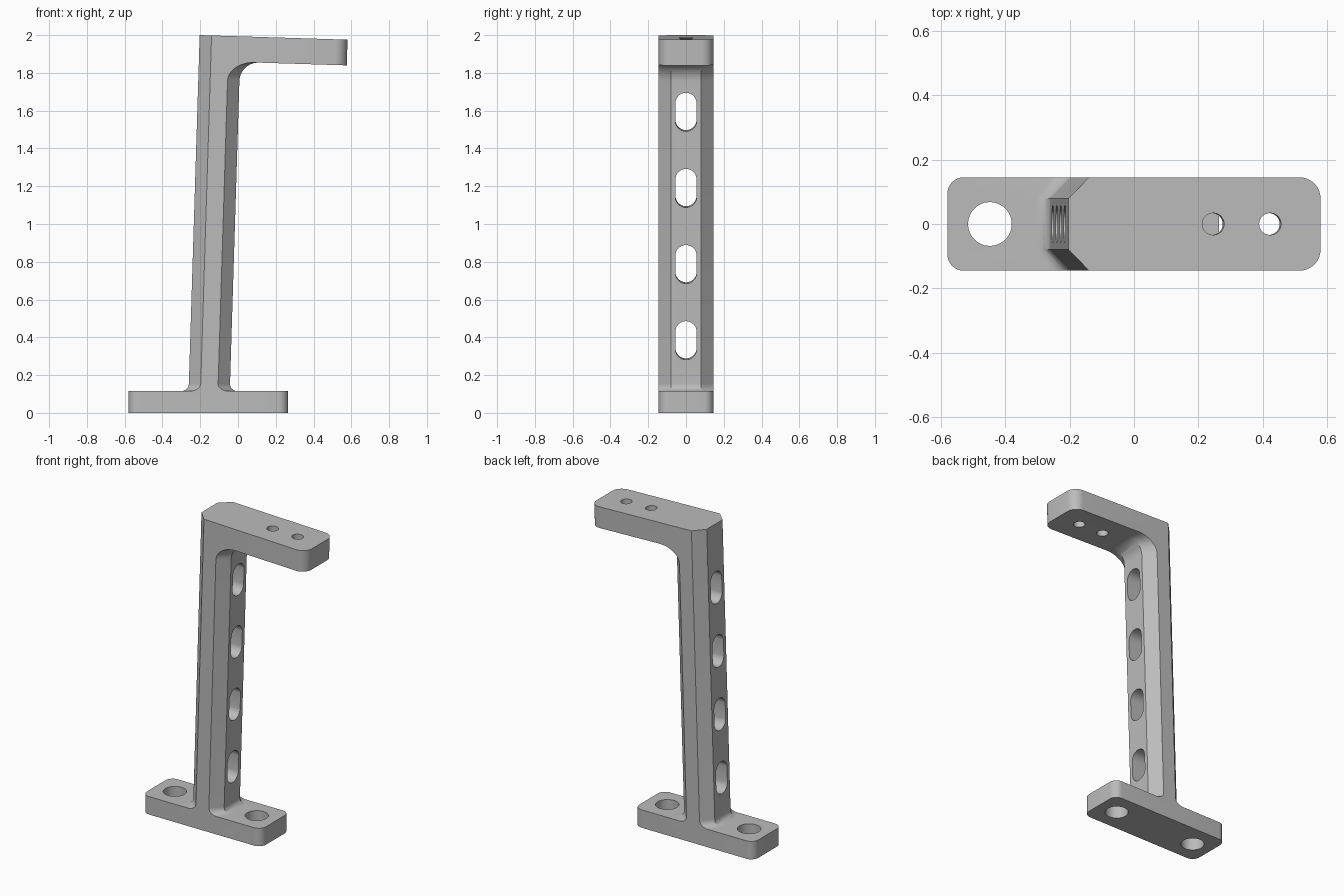
import bpy, bmesh, math
from mathutils import Matrix, Vector

if "Cube" in bpy.data.objects:
    bpy.data.objects.remove(bpy.data.objects["Cube"])

SLOPE = 0.031                    # lean of the column and droop of the arm
TILT = math.atan(SLOPE)
HALF_W, FLAT_W = 0.145, 0.08     # outer half width, half width of the flat column faces
BASE_TOP, ARM_THICK = 0.115, 0.136
BASE_MIN, BASE_MAX, ARM_END = -0.58, 0.265, 0.58


def back(z, inset=0.0):
    return -0.203 + inset + SLOPE * (z - 2)


def front(z, inset=0.0):
    return back(z, -inset) + 0.218


def arm_top(x):
    return 2.0 - SLOPE * (x + 0.203)


def fillet(a, c, b, steps=10):
    """Quarter ellipse from a to b around the sharp corner c."""
    a, c, b = Vector(a), Vector(c), Vector(b)
    angles = [math.pi / 2 * i / steps for i in range(steps + 1)]
    return [c + (a - c) * (1 - math.sin(t)) + (b - c) * (1 - math.cos(t)) for t in angles]


def side_profile(inset, stretch):
    """Outline in x, z; the chamfer insets the column and widens its fillets."""
    r, big = 0.04, 0.1
    xb, xf = back(BASE_TOP, inset), front(BASE_TOP, inset)
    xt = back(2, inset)
    zc = arm_top(0) - ARM_THICK
    xc = front(zc, inset)
    zc = arm_top(xc) - ARM_THICK
    xe = xc + big * stretch
    pts = [(BASE_MIN, 0), (BASE_MAX, 0), (BASE_MAX, BASE_TOP)]
    pts += fillet((xf + r * stretch, BASE_TOP), (xf, BASE_TOP),
                  (front(BASE_TOP + r, inset), BASE_TOP + r))
    pts += fillet((front(zc - big, inset), zc - big), (xc, zc),
                  (xe, arm_top(xe) - ARM_THICK))
    low = ARM_END - ARM_THICK * SLOPE
    pts += [(low, arm_top(low) - ARM_THICK), (ARM_END, arm_top(ARM_END)), (xt, arm_top(xt))]
    pts += fillet((back(BASE_TOP + r, inset), BASE_TOP + r), (xb, BASE_TOP),
                  (xb - r * stretch, BASE_TOP))
    pts.append((BASE_MIN, BASE_TOP))
    return pts


def make_object(name, bm):
    bmesh.ops.recalc_face_normals(bm, faces=bm.faces)
    mesh = bpy.data.meshes.new(name)
    bm.to_mesh(mesh)
    bm.free()
    obj = bpy.data.objects.new(name, mesh)
    bpy.context.collection.objects.link(obj)
    return obj


# Bracket body: side profiles lofted across the width
outer = side_profile(0.063, math.sqrt(2))
inner = side_profile(0, 1)
bm = bmesh.new()
rings = [[bm.verts.new((p[0], y, p[1])) for p in prof]
         for y, prof in ((-HALF_W, outer), (-FLAT_W, inner), (FLAT_W, inner), (HALF_W, outer))]
for ra, rb in zip(rings, rings[1:]):
    for i in range(len(ra)):
        j = (i + 1) % len(ra)
        bm.faces.new((ra[i], ra[j], rb[j], rb[i]))
bm.faces.new(rings[0])
bm.faces.new(rings[-1])
bmesh.ops.recalc_face_normals(bm, faces=bm.faces)
bmesh.ops.dissolve_limit(bm, angle_limit=math.radians(0.1), verts=bm.verts, edges=bm.edges)


# Rounded upright corners at the ends of the foot and the arm
def end_corners(test):
    return [e for e in bm.edges
            if abs(e.verts[0].co.y - e.verts[1].co.y) < 0.001
            and all(abs(abs(v.co.y) - HALF_W) < 0.001 and test(v.co) for v in e.verts)
            and abs(e.verts[0].co.z - e.verts[1].co.z) > 0.05]


for test, radius in ((lambda c: c.x < -0.57 or (abs(c.x - BASE_MAX) < 0.001 and c.z < 0.2), 0.05),
                     (lambda c: c.x > 0.57, 0.065)):
    bmesh.ops.bevel(bm, geom=end_corners(test), offset=radius, segments=8,
                    profile=0.5, affect='EDGES')
bracket = make_object("bracket", bm)


def cut(name, centre, angle, radius, straight=0.0, depth=0.4):
    """Cut a round or oblong hole through the bracket."""
    bm = bmesh.new()
    n = 40
    ring = []
    for i in range(n):
        t = 2 * math.pi * (i + 0.5) / n
        shift = math.copysign(straight, math.cos(t))
        ring.append(bm.verts.new((radius * math.cos(t) + shift, radius * math.sin(t), -depth / 2)))
    face = bm.faces.new(ring)
    res = bmesh.ops.extrude_face_region(bm, geom=[face])
    top = [v for v in res["geom"] if isinstance(v, bmesh.types.BMVert)]
    bmesh.ops.translate(bm, verts=top, vec=(0, 0, depth))
    bmesh.ops.transform(bm, verts=bm.verts,
                        matrix=Matrix.Translation(centre) @ Matrix.Rotation(angle, 4, 'Y'))
    cutter = make_object(name, bm)
    cutter.hide_render = True
    mod = bracket.modifiers.new(name, 'BOOLEAN')
    mod.operation = 'DIFFERENCE'
    mod.solver = 'EXACT'
    mod.object = cutter
    bpy.ops.object.modifier_apply(modifier=mod.name)
    bpy.data.objects.remove(cutter)


bpy.context.view_layer.objects.active = bracket
bracket.select_set(True)

# Mounting holes in the foot, screw holes in the arm, slots in the column
for x in (-0.448, 0.133):
    cut("foot_hole", (x, 0, 0.05), 0, 0.068)
for x in (0.244, 0.421):
    cut("arm_hole", (x, 0, arm_top(x) - ARM_THICK / 2), TILT, 0.034)
for i in range(4):
    z = 0.387 + 0.403 * i
    cut("column_slot", (back(z) + 0.109, 0, z), math.pi / 2 + TILT, 0.056, 0.046)

# Single grey finish
grey = bpy.data.materials.new("plain_grey")
grey.use_nodes = True
colour = (0.5, 0.5, 0.5, 1)
grey.diffuse_color = colour
grey.node_tree.nodes["Principled BSDF"].inputs["Base Color"].default_value = colour
bracket.data.materials.clear()
bracket.data.materials.append(grey)
for poly in bracket.data.polygons:
    poly.material_index = 0
bpy.ops.object.shade_smooth_by_angle(angle=math.radians(25))
